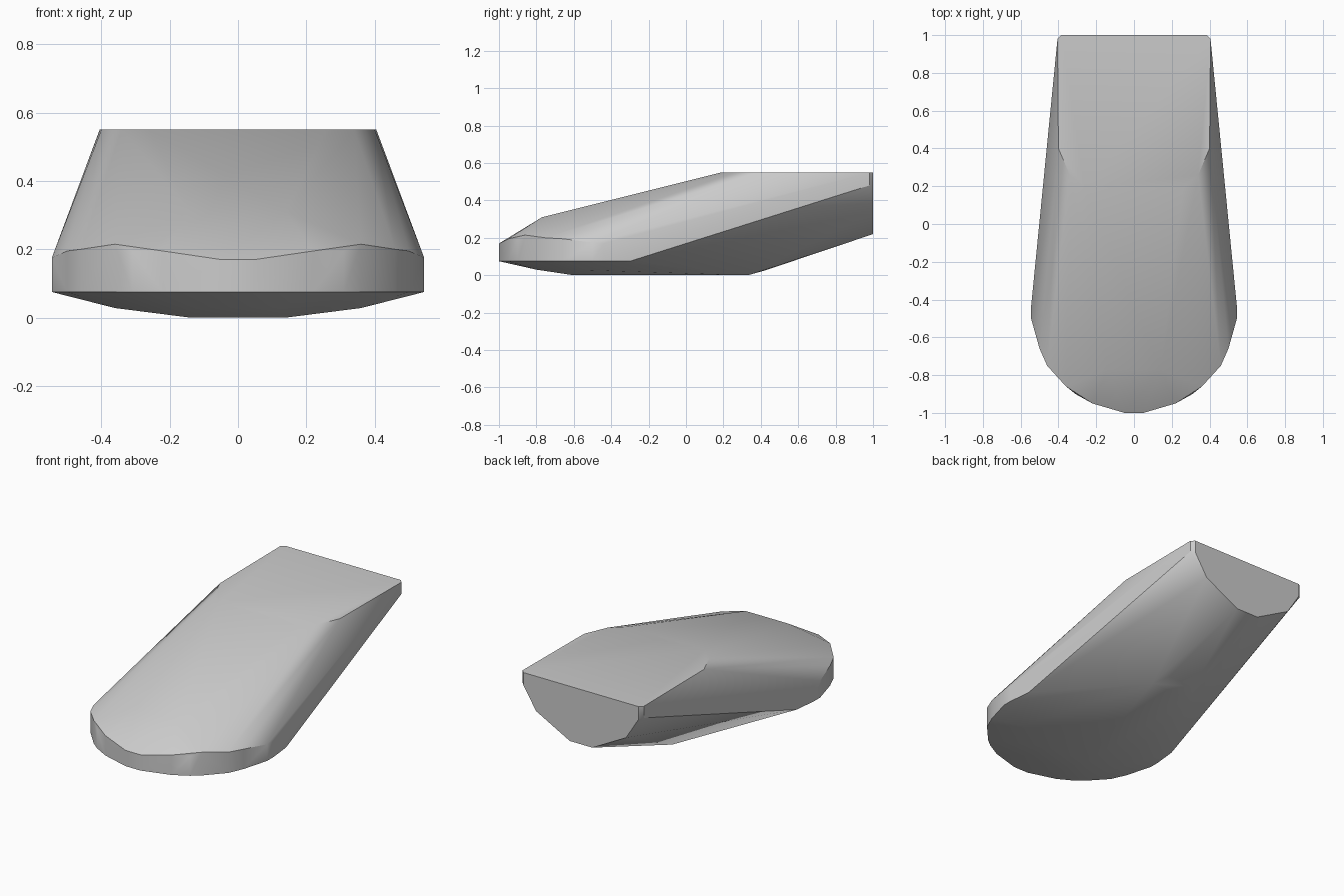
import bpy
import bmesh
import math

cube = bpy.data.objects.get("Cube")
if cube:
    bpy.data.objects.remove(cube, do_unlink=True)

# Single grey finish
grey = bpy.data.materials.new("plain grey")
grey.use_nodes = True
colour = (0.6, 0.6, 0.6, 1)
grey.diffuse_color = colour
grey.node_tree.nodes["Principled BSDF"].inputs["Base Color"].default_value = colour

# Half profiles of the faceted body, mirrored in x
rim = [(0.05, -1, 0.17), (0.22, -0.95, 0.195), (0.31, -0.9, 0.195),
       (0.36, -0.86, 0.215), (0.41, -0.8, 0.205), (0.46, -0.75, 0.2),
       (0.5, -0.66, 0.195), (0.545, -0.5, 0.175), (0.545, -0.44, 0.17)]
rim_base = [(x, y, 0.075) for x, y, z in rim] + [(0.53, -0.3, 0.075)]
underside = [(0.14, -0.6, 0.0), (0.36, -0.55, 0.028), (0.12, -0.8, 0.03),
             (0.14, 0.33, 0.0), (0.09, 0.42, 0.025)]
back_end = [(0.385, 1, 0.55), (0.385, 1, 0.475), (0.30, 1, 0.34), (0.075, 1, 0.22)]
top = [(0.405, 0.98, 0.55), (0.405, 0.98, 0.48), (0.4, 0.4, 0.55),
       (0.34, 0.26, 0.55), (0.26, 0.19, 0.55), (0.14, -0.77, 0.31)]

# Body: the taut skin over the profiles
bm = bmesh.new()
for x, y, z in rim + rim_base + underside + back_end + top:
    for side in (-1, 1):
        bm.verts.new((side * x, y, z))
hull = bmesh.ops.convex_hull(bm, input=bm.verts)
bmesh.ops.delete(bm, geom=[v for v in bm.verts if not v.link_faces], context="VERTS")
bmesh.ops.dissolve_limit(bm, angle_limit=math.radians(0.5), verts=bm.verts, edges=bm.edges)
bmesh.ops.recalc_face_normals(bm, faces=bm.faces)
mesh = bpy.data.meshes.new("body")
bm.to_mesh(mesh)
bm.free()
body = bpy.data.objects.new("body", mesh)
bpy.context.collection.objects.link(body)
mesh.materials.append(grey)

# Soft facets with crisp main edges
bpy.ops.object.select_all(action="DESELECT")
body.select_set(True)
bpy.context.view_layer.objects.active = body
bpy.ops.object.shade_smooth_by_angle(angle=math.radians(30))
